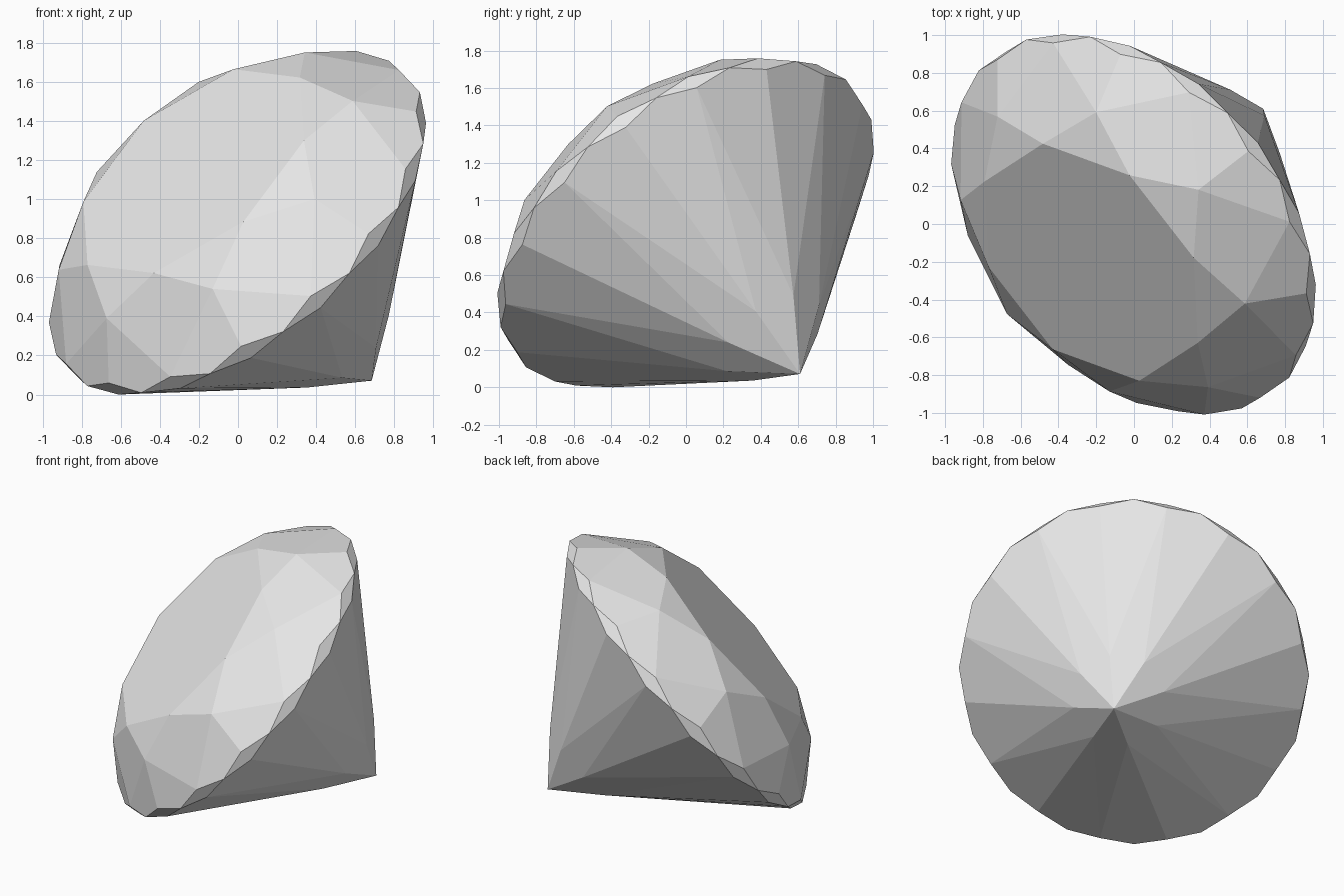
import bpy
import bmesh
from math import sin, cos, pi, radians
from mathutils import Vector, Matrix

cube = bpy.data.objects.get("Cube")
if cube:
    bpy.data.objects.remove(cube, do_unlink=True)

# Clear grey stone
mat = bpy.data.materials.new("pale_grey")
mat.use_nodes = True
grey = (0.8, 0.8, 0.8, 1.0)
mat.diffuse_color = grey
mat.node_tree.nodes["Principled BSDF"].inputs["Base Color"].default_value = grey

# Cut proportions
GIRDLE = 1.159
CHORD = GIRDLE * cos(pi / 16)
START = radians(16.7)
STEP = pi / 8

bm = bmesh.new()


def ring(count, radius, height, offset):
    """Evenly spaced points; offset counts girdle steps."""
    angles = [START + offset * STEP + i * 2 * pi / count for i in range(count)]
    return [bm.verts.new((radius * cos(a), radius * sin(a), height)) for a in angles]


# Rings from the table down to the culet
table = ring(8, 0.725, 0.405, 0)
star = ring(8, 0.91, 0.295, 1)
upper = ring(16, CHORD, 0.05, 0)
middle = ring(16, GIRDLE, 0.0, 0.5)
lower = ring(16, CHORD, -0.04, 0)
pavilion = ring(8, 0.303, -0.93, 1)
culet = bm.verts.new((0, 0, -1.22))

bm.faces.new(table)
for i in range(8):
    j, k, n = 2 * i, 2 * i + 1, (2 * i + 2) % 16
    nxt = (i + 1) % 8
    # Crown: star, bezel and two upper half facets
    bm.faces.new((table[i], star[i], table[nxt]))
    bm.faces.new((table[i], star[i - 1], upper[j], star[i]))
    bm.faces.new((star[i], upper[j], middle[j], upper[k]))
    bm.faces.new((star[i], upper[k], middle[k], upper[n]))
    # Pavilion: main and two lower half facets
    bm.faces.new((culet, pavilion[i - 1], lower[j], pavilion[i]))
    bm.faces.new((pavilion[i], lower[j], middle[j], lower[k]))
    bm.faces.new((pavilion[i], lower[k], middle[k], lower[n]))

# Scalloped girdle between crown and pavilion
for i in range(16):
    bm.faces.new((middle[i - 1], lower[i], middle[i], upper[i]))

bmesh.ops.recalc_face_normals(bm, faces=bm.faces[:])

# Rest the stone on its side
axis = Vector((-0.561, -0.50, 0.66)).normalized()
across = Vector((-axis.y, axis.x, 0)).normalized()
across = -across if across.x < 0 else across
up = axis.cross(across)
basis = Matrix((across, up, axis)).transposed().to_4x4()
bm.transform(Matrix.Translation((0, 0, 0.87)) @ basis)
lowest = min(v.co.z for v in bm.verts)
bm.transform(Matrix.Translation((0, 0, -lowest)))

mesh = bpy.data.meshes.new("cut_gemstone")
bm.to_mesh(mesh)
bm.free()
mesh.materials.append(mat)
gem = bpy.data.objects.new("cut_gemstone", mesh)
bpy.context.collection.objects.link(gem)
